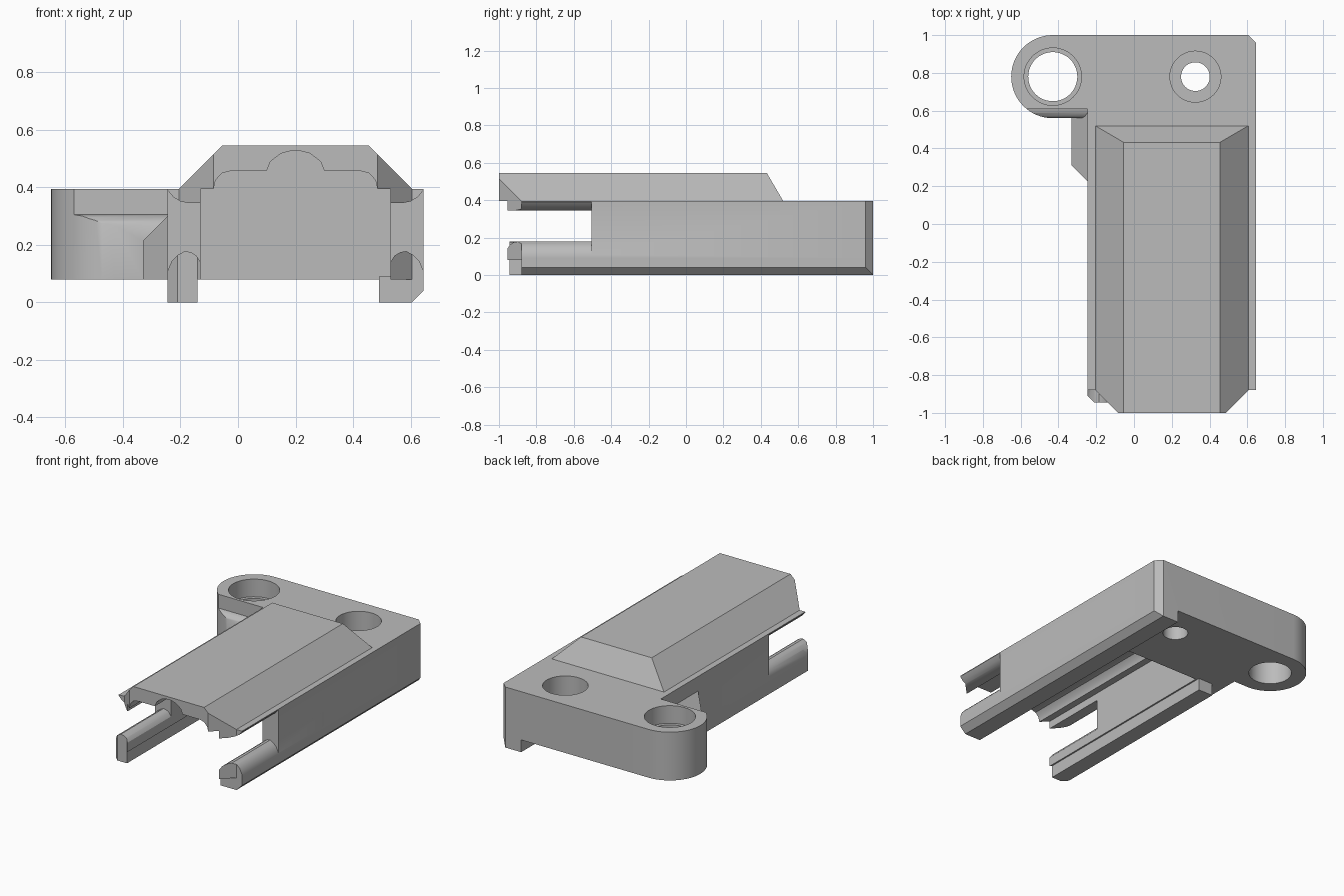
import bpy, bmesh, math

cube = bpy.data.objects.get("Cube")
if cube:
    bpy.data.objects.remove(cube, do_unlink=True)

grey = bpy.data.materials.new("plain_grey")
grey.use_nodes = True
grey.diffuse_color = (0.5, 0.5, 0.5, 1)
grey.node_tree.nodes["Principled BSDF"].inputs["Base Color"].default_value = (0.5, 0.5, 0.5, 1)

MID = 0.2  # centre line of the sleeve


def prism(name, points, axis, start, end):
    """Extrude a closed 2D profile along one axis."""
    place = {"x": lambda a, b, t: (t, a, b),
             "y": lambda a, b, t: (a, t, b),
             "z": lambda a, b, t: (a, b, t)}[axis]
    bm = bmesh.new()
    low = [bm.verts.new(place(a, b, start)) for a, b in points]
    high = [bm.verts.new(place(a, b, end)) for a, b in points]
    bm.faces.new(low)
    bm.faces.new(high)
    n = len(points)
    for i in range(n):
        j = (i + 1) % n
        bm.faces.new((low[i], low[j], high[j], high[i]))
    bmesh.ops.recalc_face_normals(bm, faces=bm.faces)
    mesh = bpy.data.meshes.new(name)
    bm.to_mesh(mesh)
    bm.free()
    mesh.materials.append(grey)
    obj = bpy.data.objects.new(name, mesh)
    bpy.context.collection.objects.link(obj)
    return obj


def circle(x, y, r, first=0, last=360, steps=48):
    span = math.radians(last - first)
    start = math.radians(first)
    count = steps if last - first == 360 else steps + 1
    return [(x + r * math.cos(start + span * i / steps),
             y + r * math.sin(start + span * i / steps)) for i in range(count)]


def side(points, s):
    """Place offsets from the centre line on the left (+1) or right (-1)."""
    return [(MID + s * d, v) for d, v in points]


def both(points):
    """Complete a half profile by mirroring it."""
    return side(points, 1) + side(points[::-1], -1)


def combine(target, tool, operation):
    mod = target.modifiers.new("join", "BOOLEAN")
    mod.operation = operation
    mod.solver = "EXACT"
    mod.object = tool
    bpy.context.view_layer.objects.active = target
    bpy.ops.object.modifier_apply(modifier=mod.name)
    bpy.data.objects.remove(tool, do_unlink=True)


def add(*args):
    combine(body, prism(*args), "UNION")


def cut(*args):
    combine(body, prism(*args), "DIFFERENCE")


# Sleeve block and the mounting arm with its rounded end
TOP, BOTTOM = 0.395, 0.08
body = prism("sleeve_bracket",
             [(0.645, 1), (0.645, -1), (-0.245, -1), (-0.245, 0.56)]
             + circle(-0.43, 0.78, 0.22, 90, 270, 32)[::-1], "z", BOTTOM, TOP)

# Step in the arm's front edge
cut("arm_step", [(0.61, 0.5), (0.61, 0.305), (0.59, 0.3), (0.57, 0.285),
                 (0.558, 0.265), (0.5, 0.26), (0.5, 0.5)], "x", -0.7, -0.245)

# Raised cover with sloping sides and back
cover = prism("cover", both([(0.405, 0.3), (0.405, TOP), (0.255, 0.545)]), "y", -1, 0.52)
combine(cover, prism("back_slope", [(0.52, TOP), (0.42, 0.566), (0.7, 0.566), (0.7, TOP)],
                     "x", -1, 1), "DIFFERENCE")
combine(body, cover, "UNION")

# Gusset between arm and sleeve
gusset = prism("gusset", [(-0.2, BOTTOM), (-0.33, BOTTOM), (-0.33, 0.215),
                          (-0.245, 0.3), (-0.2, 0.3)], "y", 0.15, 0.62)
combine(gusset, prism("gusset_bevel", [(-0.4, 0.38), (-0.4, 0.1), (-0.12, 0.1)],
                      "z", 0, 0.5), "DIFFERENCE")
combine(body, gusset, "UNION")

# Open channel with a stepped, grooved ceiling
cut("channel", both([(0.33, -0.1), (0.33, TOP), (0.285, TOP), (0.278, 0.425),
                     (0.255, 0.45), (0.22, 0.458), (0.1, 0.458), (0.087, 0.49),
                     (0.05, 0.518), (0.015, 0.527)]), "y", -1.1, 0.43)

# Side windows above rounded rails, and bevelled front corners
arch = [(0.33, 0.14), (0.345, 0.163), (0.365, 0.175), (0.385, 0.178),
        (0.41, 0.165), (0.43, 0.145), (0.445, 0.11)]
for s in (1, -1):
    cut("window", side([(0.3, 0.14)] + arch + [(0.5, 0.11), (0.5, 0.393), (0.445, 0.39),
                       (0.425, 0.366), (0.4, 0.351), (0.37, 0.345), (0.3, 0.345)], s),
        "y", -1.1, -0.505)
    cut("corner", side([(0.6, -0.88), (0.405, -0.88), (0.285, -1), (0.285, -1.2),
                        (0.6, -1.2)], s), "z", -0.1, 0.7)

# Bottom rails
add("left_rail", [(0.49, 0), (0.605, 0), (0.645, 0.04), (0.645, 0.09), (0.49, 0.09),
                  (0.49, BOTTOM)], "y", -0.88, 1)
right_rail = prism("right_rail", side([(0.34, 0), (0.34, 0.155)] + arch[1:]
                                      + [(0.445, 0)], -1), "y", -0.945, 0.45)
combine(right_rail, prism("rail_bevel", [(-0.3, -0.855), (-0.3, -1), (-0.155, -1)],
                          "z", -0.1, 0.4), "DIFFERENCE")
combine(body, right_rail, "UNION")

# Bevelled back corner
cut("back_corner", [(0.605, 1), (0.705, 0.9), (0.705, 1.1), (0.505, 1.1)], "z", -0.1, 0.7)

# Stepped screw holes
for x, wide, narrow, floor in ((-0.43, 0.152, 0.13, 0.28), (0.325, 0.135, 0.076, 0.2)):
    cut("hole", circle(x, 0.78, narrow), "z", -0.1, 0.6)
    cut("counterbore", circle(x, 0.78, wide), "z", floor, 0.6)

# Smooth the round parts, keep the edges crisp
bpy.ops.object.select_all(action="DESELECT")
body.select_set(True)
bpy.context.view_layer.objects.active = body
bpy.ops.object.shade_smooth_by_angle(angle=math.radians(32))
